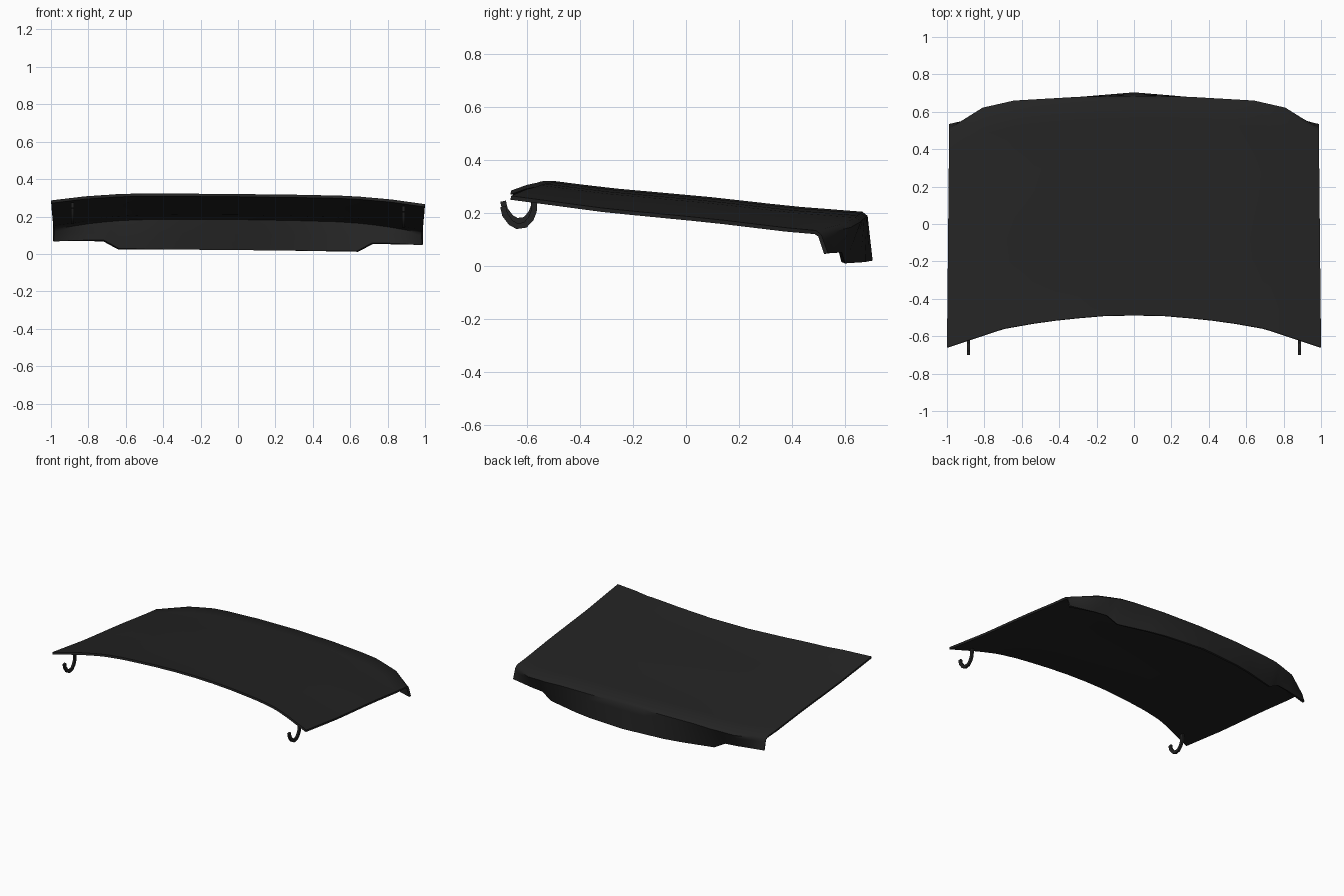
import bpy, bmesh, math

if "Cube" in bpy.data.objects:
    bpy.data.objects.remove(bpy.data.objects["Cube"])

black = bpy.data.materials.new("black_paint")
black.diffuse_color = (0.017, 0.017, 0.017, 1)
black.use_nodes = True
black.node_tree.nodes["Principled BSDF"].inputs["Base Color"].default_value = black.diffuse_color


def lerp(table, x):
    """Piecewise linear lookup, extended at both ends."""
    for (x0, y0), (x1, y1) in zip(table, table[1:]):
        if x <= x1:
            break
    return y0 + (y1 - y0) * (x - x0) / (x1 - x0)


def finish(name, bm, angle):
    me = bpy.data.meshes.new(name)
    bmesh.ops.recalc_face_normals(bm, faces=bm.faces) if name != "panel" else None
    bm.to_mesh(me)
    bm.free()
    ob = bpy.data.objects.new(name, me)
    bpy.context.collection.objects.link(ob)
    me.materials.append(black)
    bpy.ops.object.select_all(action='DESELECT')
    ob.select_set(True)
    bpy.context.view_layer.objects.active = ob
    if name == "panel":
        mod = ob.modifiers.new("thickness", 'SOLIDIFY')
        mod.thickness = 0.015
        mod.offset = -1
        bpy.ops.object.modifier_apply(modifier=mod.name)
    bpy.ops.object.shade_smooth_by_angle(angle=math.radians(angle))
    return ob


# Curves describing the panel (first value is |x| or y)
ridge = [(-0.49, 0.321), (-0.3, 0.297), (0.1, 0.261), (0.4, 0.227), (0.67, 0.206)]
crown = [(0, 0), (0.3, 0.003), (0.6, 0.011), (0.8, 0.034), (1, 0.071)]
front = [(0, -0.488), (0.15, -0.49), (0.35, -0.507), (0.5, -0.525), (0.7, -0.56), (1, -0.66)]
bend = [(0, 0.685), (0.3, 0.68), (0.65, 0.66), (0.82, 0.622), (1, 0.51)]
foot = [(0, 0.704), (0.35, 0.675), (0.65, 0.6), (0.82, 0.575), (1, 0.535)]
foot_z = [(0, 0.022), (0.65, 0.018), (0.73, 0.06), (1, 0.06)]


def tilt(x, z):
    return z - 0.01 * x


def column(x):
    """Section of the panel at one x, from the front edge to the rear lip."""
    a = abs(x)
    y0, y1 = lerp(front, a), lerp(bend, a)
    top = lambda y: lerp(ridge, y) - lerp(crown, a) * (1.0 + 0.1 * y)
    pts = []
    for i in range(11):
        y = y0 + (y1 - 0.02 - y0) * i / 10
        pts.append((y, top(y)))
    yb, zb = y1, top(y1) - 0.014
    yf, zf = lerp(foot, a), lerp(foot_z, a)
    for k in (0, 0.25, 0.5, 0.75, 1):
        pts.append((yb + (yf - yb) * k, zb + (zf - zb) * k))
    return [(x * (1 - 0.012 * (y + 0.66) / 1.2), y, tilt(x, z)) for y, z in pts]


# Curved lid panel with turned-down rear lip
half = [0.15, 0.3, 0.42, 0.54, 0.65, 0.69, 0.73, 0.82, 0.91, 0.97, 1.0]
xs = [-x for x in reversed(half)] + [0] + half
bm = bmesh.new()
cols = [[bm.verts.new(p) for p in column(x)] for x in xs]
for c0, c1 in zip(cols, cols[1:]):
    for j in range(len(c0) - 1):
        bm.faces.new((c0[j], c1[j], c1[j + 1], c0[j + 1]))
finish("panel", bm, 50)

# Hinge hooks: flat bent straps below the front corners
path = [(-0.69, 0.236), (-0.683, 0.205), (-0.66, 0.174), (-0.637, 0.162),
        (-0.607, 0.166), (-0.585, 0.19), (-0.574, 0.217), (-0.572, 0.265)]
for side, name in ((-1, "left_hinge_hook"), (1, "right_hinge_hook")):
    bm = bmesh.new()
    rings = []
    for i, (y, z) in enumerate(path):
        ya, za = path[max(i - 1, 0)]
        yb, zb = path[min(i + 1, len(path) - 1)]
        d = math.hypot(yb - ya, zb - za)
        ny, nz = -(zb - za) / d * 0.011, (yb - ya) / d * 0.011
        rings.append([bm.verts.new((side * 0.885 + sx * 0.007, y + s * ny, tilt(side, z + s * nz)))
                      for sx, s in ((-1, -1), (1, -1), (1, 1), (-1, 1))])
    for r0, r1 in zip(rings, rings[1:]):
        for k in range(4):
            bm.faces.new((r0[k], r0[(k + 1) % 4], r1[(k + 1) % 4], r1[k]))
    bm.faces.new(rings[0])
    bm.faces.new(rings[-1])
    finish(name, bm, 30)
